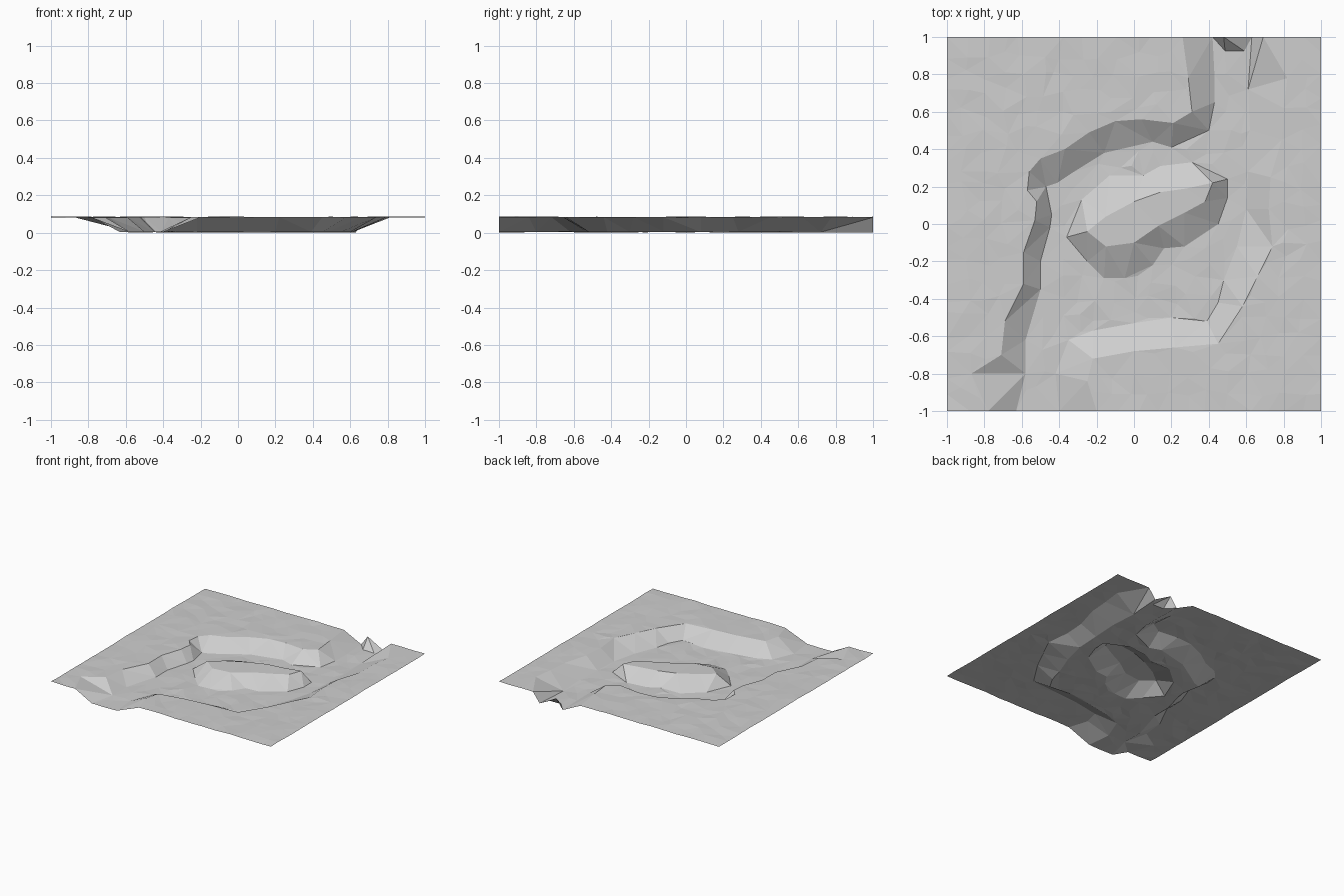
import bpy
import bmesh
import random
from mathutils import Vector
from mathutils.geometry import delaunay_2d_cdt

random.seed(4)
HIGH, LOW = 0.091, 0.012

if "Cube" in bpy.data.objects:
    bpy.data.objects.remove(bpy.data.objects["Cube"], do_unlink=True)


def line(text):
    """Read a plan outline given in hundredths of a unit."""
    return [Vector([float(v) / 100 for v in pair.split(",")]) for pair in text.split()]


def inside(p, polygon):
    """Even-odd test of a point against a closed outline."""
    hit = False
    for a, b in zip(polygon, polygon[1:] + polygon[:1]):
        if (a.y > p.y) != (b.y > p.y):
            if p.x < a.x + (p.y - a.y) * (b.x - a.x) / (b.y - a.y):
                hit = not hit
    return hit


# Steep bank on the outer left and back of the valley
cliff_rim = line("-78,-100 -87,-80 -71,-70 -69,-52 -59,-32 -59,-15 -53,2 -52,12 "
                 "-57,18 -56,28 -50,35 -37,40 -24,49 -10,55 4,56 12,64 21,54 31,60 29,78 26,100")
cliff_foot = line("-63,-100 -58,-80 -58,-62 -50,-35 -50,-20 -45,-2 -44,5 -47,20 "
                  "-41,22 -32,28 -16,38 10,44 20,41 40,50 43,65 43,80 42,100")

# Gentle bank on the front and right of the valley
bank_rim = line("-20,-100 -25,-84 -22,-72 0,-68 22,-66 45,-64 58,-44 66,-28 "
                "74,-12 72,8 73,25 79,45 80,62 82,78 78,100")
bank_foot = line("-40,-100 -42,-80 -35,-62 -22,-57 0,-53 20,-50 39,-52 45,-42 "
                 "48,-30 55,-12 60,8 61,28 62,50 61,72 63,100")

# Island in the middle of the valley
island_foot = line("-36,-7 -28,13 -13,26 5,26 14,31 31,33 50,24 50,14 45,0 27,-12 "
                   "16,-13 10,-22 -5,-29 -16,-29 -25,-20")
island_top = line("-25,-4 -15,4 0,12 14,17 28,19 42,22 38,12 27,6 13,-1 0,-10 -15,-12")

valley_outer = cliff_rim + bank_rim[::-1]
valley_floor = cliff_foot + bank_foot[::-1]

points, heights, edges = [], [], []


def add_point(p, z, wobble=0.002):
    points.append(p)
    heights.append(z + random.uniform(-wobble, wobble))


def add_line(path, z, closed=False):
    start = len(points)
    for p in path:
        add_point(p, z)
    edges.extend((i, i + 1) for i in range(start, len(points) - 1))
    if closed:
        edges.append((len(points) - 1, start))


for path in (cliff_rim, bank_rim):
    add_line(path, HIGH)
for path in (cliff_foot, bank_foot):
    add_line(path, LOW)
add_line(island_foot, LOW, closed=True)
add_line(island_top, HIGH, closed=True)
break_points = list(points)

# Loose points over the plateau and the valley floor
STEPS = 20
for i in range(STEPS + 1):
    for j in range(STEPS + 1):
        p = Vector((2 * i / STEPS - 1, 2 * j / STEPS - 1))
        if 0 < i < STEPS:
            p.x += random.uniform(-0.03, 0.03)
        if 0 < j < STEPS:
            p.y += random.uniform(-0.03, 0.03)
        if min((p - q).length for q in break_points) < 0.05:
            continue
        if not inside(p, valley_outer):
            add_point(p, HIGH, 0.003)
        elif inside(p, valley_floor) and not inside(p, island_foot):
            add_point(p, LOW, 0.004)

# Triangulate along the break lines
verts, _, faces, origins, _, _ = delaunay_2d_cdt(points, edges, [], 0, 1e-5)
zs = [heights[o[0]] if o else (HIGH + LOW) / 2 for o in origins]
base = min(zs)

bm = bmesh.new()
bverts = [bm.verts.new((v.x, v.y, z - base)) for v, z in zip(verts, zs)]
for f in faces:
    face = bm.faces.new([bverts[k] for k in f])
    face.normal_update()
    if face.normal.z < 0:
        face.normal_flip()
    face.smooth = False

mesh = bpy.data.meshes.new("terrain")
bm.to_mesh(mesh)
bm.free()

# Single stone grey
stone = bpy.data.materials.new("stone_grey")
stone.use_nodes = True
grey = (0.62, 0.62, 0.62, 1)
stone.diffuse_color = grey
stone.node_tree.nodes["Principled BSDF"].inputs["Base Color"].default_value = grey
mesh.materials.append(stone)

terrain = bpy.data.objects.new("terrain", mesh)
bpy.context.collection.objects.link(terrain)
